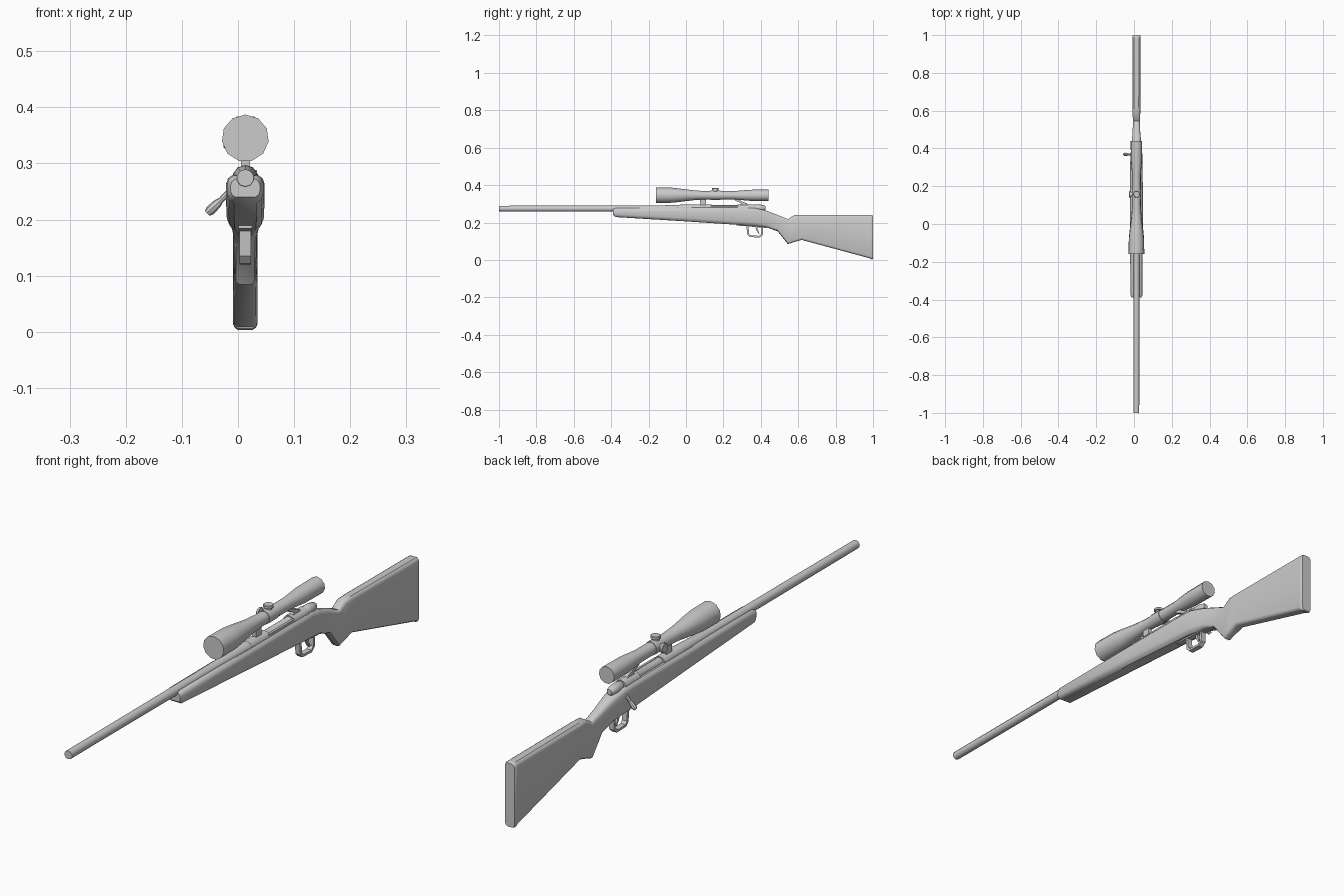
import bpy, bmesh, math
from mathutils import Vector

CX = 0.013   # centre line of the rifle


def finish(name, bm, angle=40):
    bmesh.ops.recalc_face_normals(bm, faces=bm.faces)
    me = bpy.data.meshes.new(name)
    bm.to_mesh(me)
    bm.free()
    ob = bpy.data.objects.new(name, me)
    bpy.context.collection.objects.link(ob)
    bpy.ops.object.select_all(action='DESELECT')
    ob.select_set(True)
    bpy.context.view_layer.objects.active = ob
    bpy.ops.object.shade_smooth_by_angle(angle=math.radians(angle))
    return ob


def loft(name, rings, angle=40):
    bm = bmesh.new()
    vs = [[bm.verts.new(p) for p in r] for r in rings]
    n = len(rings[0])
    for a, b in zip(vs, vs[1:]):
        for i in range(n):
            j = (i + 1) % n
            bm.faces.new((a[i], a[j], b[j], b[i]))
    bm.faces.new(vs[0])
    bm.faces.new(vs[-1])
    return finish(name, bm, angle)


def turned(name, stations, origin, axis=(0, 1, 0), sides=10):
    """Round part: stations are (distance along axis, radius)."""
    a = Vector(axis).normalized()
    u = Vector((0, 0, 1)) if abs(a.z) < 0.9 else Vector((0, 1, 0))
    u = (u - a * u.dot(a)).normalized()
    w = a.cross(u)
    rings = []
    for d, r in stations:
        c = Vector(origin) + a * d
        rings.append([c + r * (u * math.cos(t) + w * math.sin(t))
                      for t in (2 * math.pi * i / sides for i in range(sides))])
    return loft(name, rings)


def slab(name, yz, half, x=CX):
    """Side profile extruded across the width."""
    return loft(name, [[(x + s * half, y, z) for y, z in yz] for s in (-1, 1)], 30)


# stock: sections are y, bottom, top, half width, bottom chamfer, top chamfer
sections = [
    (-0.39, 0.240, 0.272, 0.026, 0.008, 0.008),
    (-0.375, 0.229, 0.278, 0.032, 0.012, 0.010),
    (0.00, 0.206, 0.279, 0.034, 0.014, 0.011),
    (0.33, 0.184, 0.279, 0.033, 0.014, 0.011),
    (0.37, 0.181, 0.277, 0.031, 0.014, 0.011),
    (0.43, 0.174, 0.263, 0.025, 0.012, 0.012),
    (0.49, 0.153, 0.240, 0.020, 0.010, 0.010),
    (0.545, 0.084, 0.218, 0.019, 0.009, 0.009),
    (0.58, 0.096, 0.240, 0.020, 0.009, 0.009),
    (0.618, 0.107, 0.241, 0.021, 0.009, 0.009),
    (0.985, 0.008, 0.239, 0.022, 0.009, 0.009),
]


def section(y, b, t, w, cb, ct):
    half = [(w - cb, b), (w - cb * 0.3, b + cb * 0.5), (w, b + cb * 1.3),
            (w, t - ct * 1.3), (w - ct * 0.3, t - ct * 0.5), (w - ct, t)]
    pts = half + [(-x, z) for x, z in reversed(half)]
    return [(CX + x, y, z) for x, z in pts]


loft("stock", [section(*s) for s in sections], 35)
loft("butt_pad", [section(0.985, 0.006, 0.239, 0.022, 0.009, 0.009),
                  section(0.994, 0.003, 0.239, 0.022, 0.009, 0.009),
                  section(1.0, 0.004, 0.236, 0.019, 0.009, 0.009)], 35)

# barrel, receiver and bolt
BZ = 0.274
turned("barrel", [(-1, 0.0155), (-0.25, 0.0165), (-0.12, 0.018), (0.0, 0.022), (0.04, 0.023)],
       (CX, 0, BZ))
turned("receiver_front", [(0.03, 0.0235), (0.135, 0.0235)], (CX, 0, BZ))
turned("receiver_bridge", [(0.275, 0.0235), (0.36, 0.0235)], (CX, 0, BZ))
turned("bolt_body", [(0.12, 0.016), (0.36, 0.016), (0.365, 0.019), (0.40, 0.018),
                     (0.42, 0.014), (0.425, 0.010)], (CX, 0, 0.277))
slab("receiver_wall", [(0.13, 0.26), (0.28, 0.26), (0.28, 0.288), (0.13, 0.288)], 0.004, CX + 0.017)

# bolt handle angled down to the left, with knob
turned("bolt_handle", [(0, 0.008), (0.03, 0.006), (0.052, 0.005), (0.061, 0.008),
                       (0.079, 0.009), (0.086, 0.006)],
       (CX - 0.006, 0.365, 0.271), (-0.72, 0.05, -0.70), 8)

# scope body and turrets
SZ = 0.345
turned("scope", [(-0.16, 0.042), (-0.075, 0.041), (-0.03, 0.036), (0.04, 0.027), (0.10, 0.023),
                 (0.26, 0.023), (0.34, 0.030), (0.44, 0.031)], (CX, 0, SZ), sides=11)
turned("scope_saddle", [(0.13, 0.025), (0.185, 0.025)], (CX, 0, SZ), sides=11)
for name, axis in (("top_turret", (0, 0, 1)), ("side_turret", (-1, 0, 0))):
    turned(name, [(0.01, 0.013), (0.029, 0.013), (0.0295, 0.018), (0.037, 0.018), (0.039, 0.016)],
           (CX, 0.157, SZ), axis, 10)

# scope mounts
slab("front_mount", [(0.075, 0.285), (0.107, 0.285), (0.107, 0.33), (0.075, 0.33)], 0.008)
slab("rear_mount", [(0.285, 0.29), (0.335, 0.29), (0.325, 0.303), (0.295, 0.314),
                    (0.285, 0.33), (0.25, 0.33), (0.265, 0.316), (0.295, 0.303)], 0.008)

# trigger guard loop and trigger
outer = [(0.322, 0.186), (0.328, 0.135), (0.340, 0.122), (0.395, 0.120), (0.411, 0.134), (0.412, 0.180)]
inner = [(0.403, 0.180), (0.402, 0.139), (0.391, 0.129), (0.345, 0.130), (0.337, 0.140), (0.334, 0.186)]
slab("trigger_guard", outer + inner, 0.010)
slab("trigger", [(0.368, 0.185), (0.382, 0.185), (0.384, 0.162), (0.393, 0.142),
                 (0.387, 0.141), (0.375, 0.160)], 0.005)
slab("guard_plate", [(0.27, 0.184), (0.43, 0.171), (0.43, 0.180), (0.27, 0.194)], 0.012)
